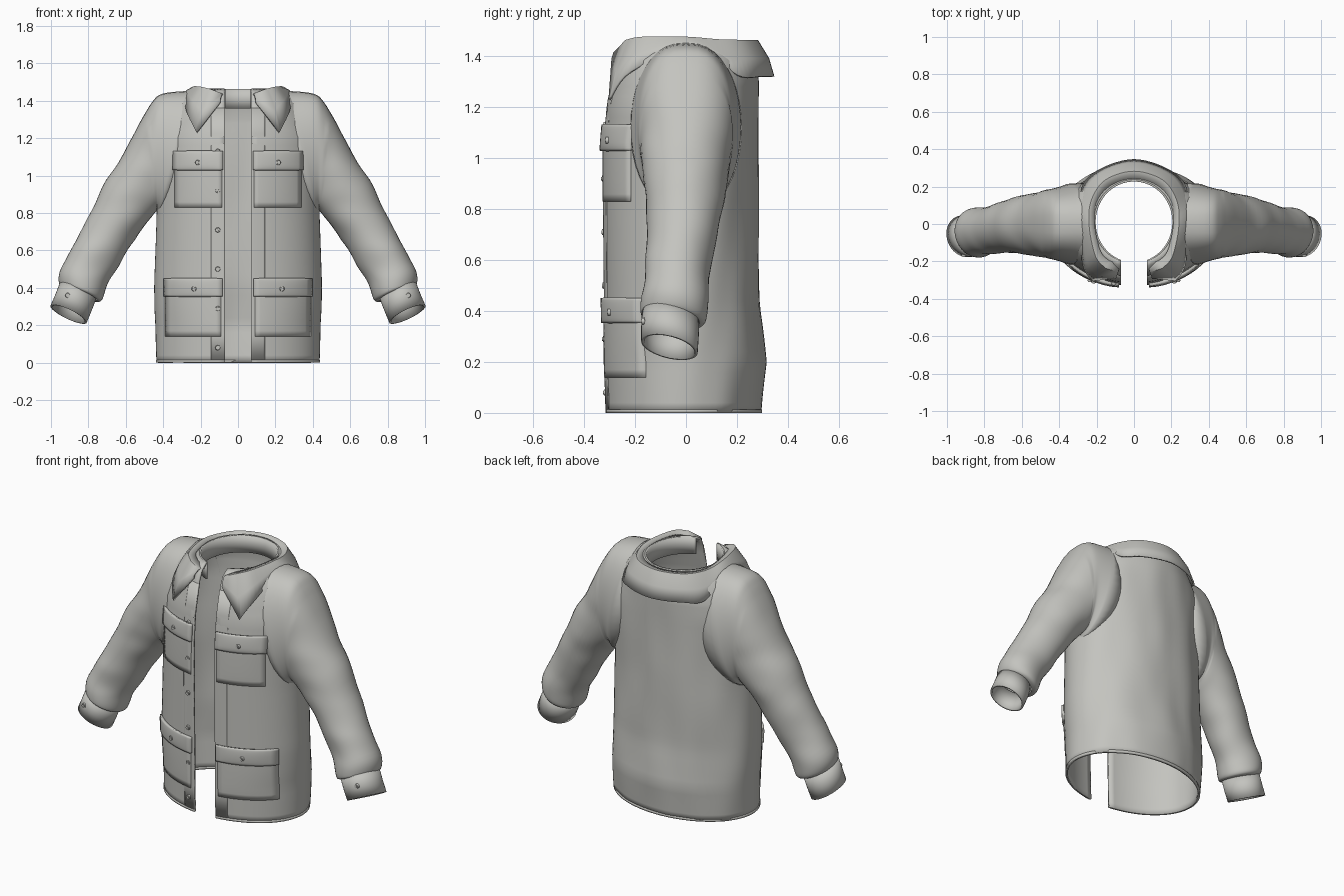
import bpy, bmesh, math
from mathutils import Vector, Matrix, noise

cube = bpy.data.objects.get("Cube")
if cube:
    bpy.data.objects.remove(cube)

cloth = bpy.data.materials.new("warm_grey_cloth")
cloth.use_nodes = True
cloth.diffuse_color = (0.55, 0.55, 0.52, 1)
bsdf = cloth.node_tree.nodes["Principled BSDF"]
bsdf.inputs["Base Color"].default_value = cloth.diffuse_color
bsdf.inputs["Roughness"].default_value = 0.8

GAP = 0.07      # half of the front opening
# Body sections: height, half width, front y, back y
BODY = [(0, .43, -.312, .29), (.1, .433, -.315, .3), (.2, .435, -.318, .31), (.3, .441, -.318, .298),
        (.42, .443, -.318, .283), (.8, .43, -.322, .28), (1.05, .43, -.322, .28), (1.2, .418, -.31, .28),
        (1.3, .385, -.288, .28), (1.38, .34, -.272, .27), (1.43, .285, -.25, .255),
        (1.46, .215, -.21, .235)]


def finish(name, bm, thick=0.0, mirror=False, angle=40):
    bmesh.ops.recalc_face_normals(bm, faces=bm.faces)
    mesh = bpy.data.meshes.new(name)
    bm.to_mesh(mesh)
    bm.free()
    mesh.materials.append(cloth)
    ob = bpy.data.objects.new(name, mesh)
    bpy.context.collection.objects.link(ob)
    if thick:
        mod = ob.modifiers.new("thickness", 'SOLIDIFY')
        mod.thickness, mod.offset = thick, 0
    if mirror:
        ob.modifiers.new("mirror", 'MIRROR')
    bpy.ops.object.select_all(action='DESELECT')
    ob.select_set(True)
    bpy.context.view_layer.objects.active = ob
    bpy.ops.object.shade_smooth_by_angle(angle=math.radians(angle))
    return ob


def loft(name, rows, closed=False, **kw):
    """Skin a list of equally long point rows."""
    bm = bmesh.new()
    grid = [[bm.verts.new(p) for p in row] for row in rows]
    for a, b in zip(grid, grid[1:]):
        n = len(a)
        for i in range(n if closed else n - 1):
            j = (i + 1) % n
            bm.faces.new((a[i], a[j], b[j], b[i]))
    return finish(name, bm, **kw)


def smooth_path(keys, steps):
    """Catmull-Rom interpolation through tuples of numbers."""
    out = []
    for i in range(len(keys) - 1):
        a, b, c, d = (keys[max(0, min(len(keys) - 1, i + k))] for k in (-1, 0, 1, 2))
        for s in range(steps):
            t = s / steps
            out.append([q + .5 * t * (r - p + t * (2*p - 5*q + 4*r - w + t * (3*(q - r) + w - p)))
                        for p, q, r, w in zip(a, b, c, d)])
    return out + [list(keys[-1])]


def section(z):
    for a, b in zip(BODY, BODY[1:]):
        if z <= b[0]:
            t = (z - a[0]) / (b[0] - a[0])
            return [p + (q - p) * t for p, q in zip(a, b)][1:]
    return BODY[-1][1:]


def body_row(z, hw, front, back, n=72):
    """Open ring running from one front edge around the back to the other."""
    t0 = math.asin(GAP / hw)
    row = []
    for i in range(n + 1):
        t = t0 + (2 * math.pi - 2 * t0) * i / n
        row.append(Vector((hw * math.sin(t), (front + back) / 2 - (back - front) / 2 * math.cos(t), z)))
    return row


def front_y(x, z):
    hw, f, b = section(z)
    return (f + b) / 2 - (b - f) / 2 * math.sqrt(1 - min(1, abs(x) / hw) ** 2)


def side_x(y, z):
    hw, f, b = section(z)
    return hw * math.sqrt(1 - min(1, abs(2 * y - f - b) / (b - f)) ** 2)


# Body shell with soft vertical folds on sides and back
heights = [i * .04 for i in range(33)] + [1.3, 1.34, 1.38, 1.405, 1.43, 1.445, 1.46]
rows = []
for z in heights:
    row = body_row(z, *section(z))
    for p in row:
        fold = noise.noise(Vector((p.x * 7, p.y * 7, z * 2.2)))
        fade = max(0, min(1, (p.y + .1) * 4)) * min(1, (1.46 - z) * 4)
        p += Vector((p.x, p.y, 0)).normalized() * fold * .012 * fade
    rows.append(row)
loft("body", rows, thick=.012, angle=60)

# Hem band and inner collar stand
loft("hem_band", [body_row(z, .432, -.314, .292) for z in (0, .014)], thick=.014)
loft("collar_stand", [body_row(z, .21, -.21, .232) for z in (1.36, 1.41, 1.462)], thick=.01)

# Folded collar: fold line point, then lower edge point, from centre back to front tip
half = [(0, .28, 1.46, 0, .342, 1.32),
        (.15, .235, 1.46, .17, .295, 1.32),
        (.225, .13, 1.462, .272, .205, 1.325),
        (.24, 0, 1.472, .285, .03, 1.435),
        (.205, -.17, 1.472, .272, -.215, 1.34),
        (.15, -.235, 1.46, .22, -.3, 1.23)]
end = (.085, -.255, 1.435, .095, -.288, 1.39)
flip = lambda k: (-k[0], k[1], k[2], -k[3], k[4], k[5])
path = [flip(end)] + smooth_path([flip(k) for k in half[:0:-1]] + half, 6) + [end]
rows = []
for k in path:
    fold, low = Vector(k[:3]), Vector(k[3:])
    mid = (fold + low) / 2
    inner = Vector((fold.x * .88, fold.y * .84, fold.z - .006))
    rows.append([inner, fold, Vector((mid.x * 1.035, mid.y * 1.035, mid.z)), low])
loft("collar", rows, thick=.01)

# Sleeves: upper x z, lower x z, centre y, half depth, squareness, forward lean
SLEEVE = [(.25, 1.45, .42, .79, 0, .215, .85, 0), (.4, 1.435, .432, .815, 0, .19, .75, 0),
          (.46, 1.385, .442, .81, 0, .182, .75, 0), (.52, 1.28, .46, .79, 0, .172, .8, 0),
          (.6, 1.13, .5, .745, -.003, .16, .9, 0), (.7, .97, .56, .655, -.007, .147, 1, 0),
          (.8, .775, .63, .54, -.02, .132, 1, .005), (.87, .63, .685, .445, -.035, .122, 1, .01),
          (.94, .5, .715, .375, -.045, .127, 1, .02), (.953, .43, .735, .335, -.05, .123, 1, .02),
          (.94, .41, .755, .335, -.06, .108, 1, .02)]
CUFF = [(.947, .425, .765, .34, -.06, .107, 1, .02), (.972, .36, .79, .275, -.063, .107, 1, .02),
        (.997, .303, .815, .215, -.065, .105, 1, .025)]


def tube_row(k, n=40):
    top, low = Vector((k[0], k[4], k[1])), Vector((k[2], k[4], k[3]))
    row = []
    for i in range(n):
        s, c = math.sin(2 * math.pi * i / n), math.cos(2 * math.pi * i / n)
        side = math.copysign(abs(s) ** k[6], s)
        row.append((top + low) / 2 + (top - low) / 2 * c + Vector((0, k[5] * side, 0))
                   + Vector((.45, 0, -.9)) * k[7] * s)
    return row


rows = [tube_row(k) for k in smooth_path(SLEEVE, 5)]
for p in rows[0]:                       # seat the armhole on the body
    p.x = side_x(p.y, p.z) - .004
for r in rows[12:-4]:                   # cloth creases
    centre = sum(r, Vector()) / len(r)
    for p in r:
        p += (p - centre).normalized() * .01 * noise.noise(Vector((p.x * 5, p.y * 5, p.z * 9)))
loft("sleeves", rows, closed=True, thick=.008, mirror=True, angle=60)
loft("cuffs", [tube_row(k) for k in CUFF], closed=True, thick=.012, mirror=True)


# Panels that follow the chest surface
def panel(name, x0, x1, z0, z1, lift, thick, puff=0.0):
    rows, n = [], 10
    for j in range(n + 1):
        v = j / n
        row = []
        for i in range(n + 1):
            u = i / n
            x, z = x0 + (x1 - x0) * u, z0 + (z1 - z0) * v
            inside = 0 < i < n and 0 < j < n
            bulge = puff * (math.sin(math.pi * v) * math.sin(math.pi * u)) ** .5 if inside else 0
            row.append(Vector((x, front_y(x, z) - lift - bulge, z)))
        rows.append(row)
    return loft(name, rows, thick=thick, mirror=True)


panel("front_plackets", GAP, .142, .014, 1.36, .002, .012)
panel("chest_pockets", .085, .335, .83, 1.12, .006, .012, .004)
panel("chest_flaps", .08, .343, 1.03, 1.13, .012, .02, .006)
panel("hip_pockets", .09, .385, .14, .44, .006, .012, .004)
panel("hip_flaps", .083, .39, .355, .45, .012, .02, .006)


# Buttons: a disc with a smaller raised centre
def button(name, x, y, z, mirror=True):
    bm = bmesh.new()
    for r, depth in ((.014, .012), (.008, .018)):
        spot = Matrix.Translation((x, y, z)) @ Matrix.Rotation(math.pi / 2, 4, 'X')
        bmesh.ops.create_cone(bm, cap_ends=True, segments=16, radius1=r, radius2=r * .85,
                              depth=depth, matrix=spot)
    finish(name, bm, mirror=mirror)


button("chest_flap_buttons", .215, front_y(.215, 1.07) - .03, 1.07)
button("hip_flap_buttons", .235, front_y(.235, .395) - .03, .395)
button("cuff_buttons", .91, -.168, .36)
for i in range(6):
    z = .08 + .21 * i
    button("placket_button", -.108, front_y(.108, z) - .012, z, mirror=False)
